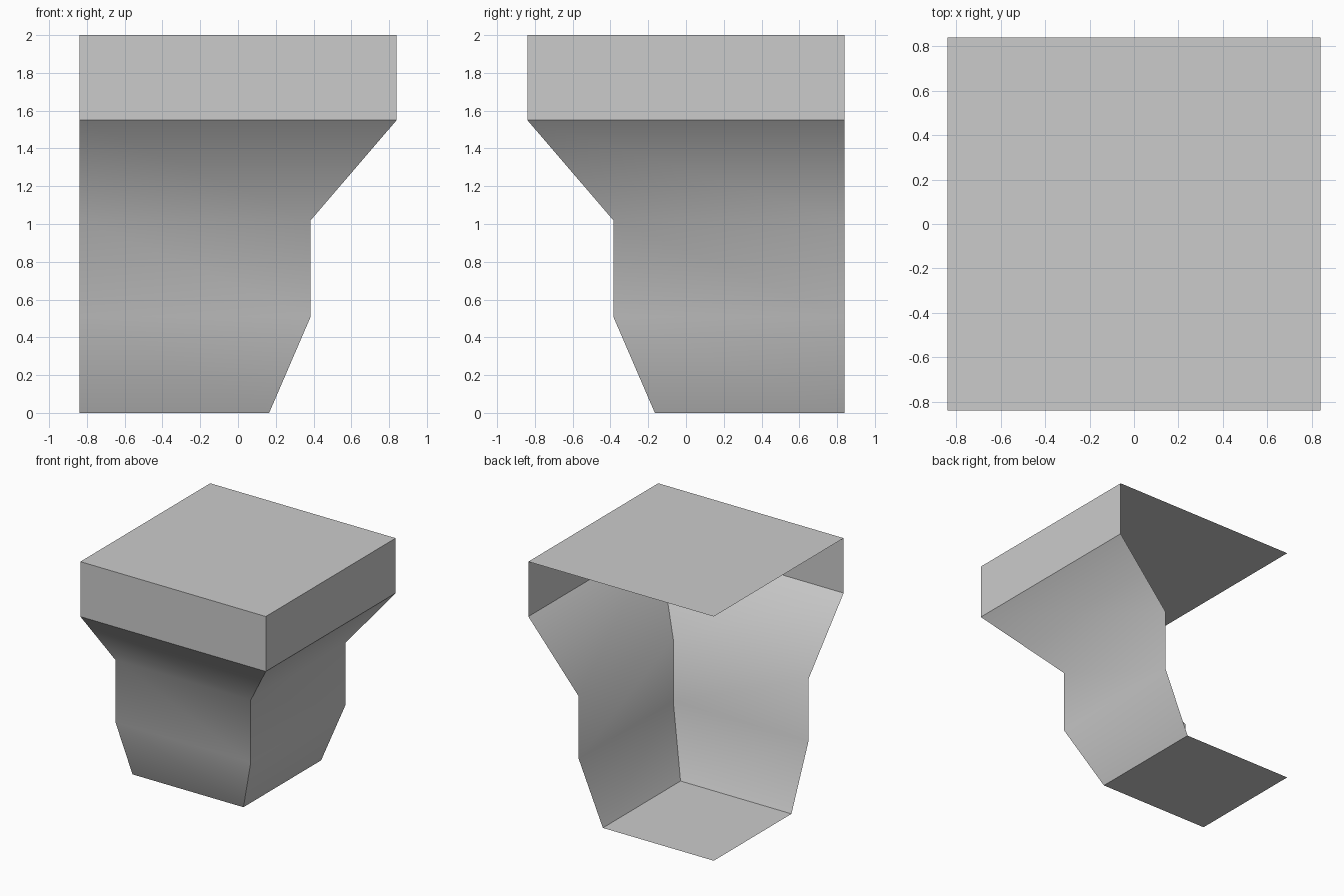
import bpy
import math

cube = bpy.data.objects.get("Cube")
if cube:
    bpy.data.objects.remove(cube, do_unlink=True)

GREY = (0.6, 0.6, 0.6, 1.0)
grey = bpy.data.materials.new("plain grey")
grey.use_nodes = True
grey.diffuse_color = GREY
grey.node_tree.nodes["Principled BSDF"].inputs["Base Color"].default_value = GREY

HALF = 0.84   # half width of the top; the left-hand x and back y sides are open


def add_object(name, verts, faces):
    mesh = bpy.data.meshes.new(name)
    mesh.from_pydata(verts, [], faces)
    mesh.materials.append(grey)
    mesh.update()
    obj = bpy.data.objects.new(name, mesh)
    bpy.context.collection.objects.link(obj)
    return obj


def corner_wall(name, profile):
    """Sweep an (offset, height) profile, top to bottom, around one corner."""
    verts, faces = [], []
    for r, z in profile:
        verts += [(-HALF, -r, z), (r, -r, z), (r, HALF, z)]
    for row in range(len(profile) - 1):
        for col in range(2):
            a = row * 3 + col
            faces.append((a, a + 3, a + 4, a + 1))
    return add_object(name, verts, faces)


def plate(name, r, z, up):
    """Square sheet sharing the open sides of the walls."""
    verts = [(-HALF, -r, z), (r, -r, z), (r, HALF, z), (-HALF, HALF, z)]
    return add_object(name, verts, [(0, 1, 2, 3) if up else (3, 2, 1, 0)])


# Top slab: flat sheet and straight rim
plate("top_slab", HALF, 2.0, True)
corner_wall("top_rim", [(HALF, 2.0), (HALF, 1.55)])

# Shaped body, smooth along its profile and sharp at the corner
body = corner_wall("body_walls", [(HALF, 1.55), (0.385, 1.02), (0.385, 0.51), (0.165, 0.0)])
bpy.ops.object.select_all(action="DESELECT")
body.select_set(True)
bpy.context.view_layer.objects.active = body
bpy.ops.object.shade_smooth_by_angle(angle=math.radians(50))

# Base sheet
plate("base_plate", 0.165, 0.0, False)
